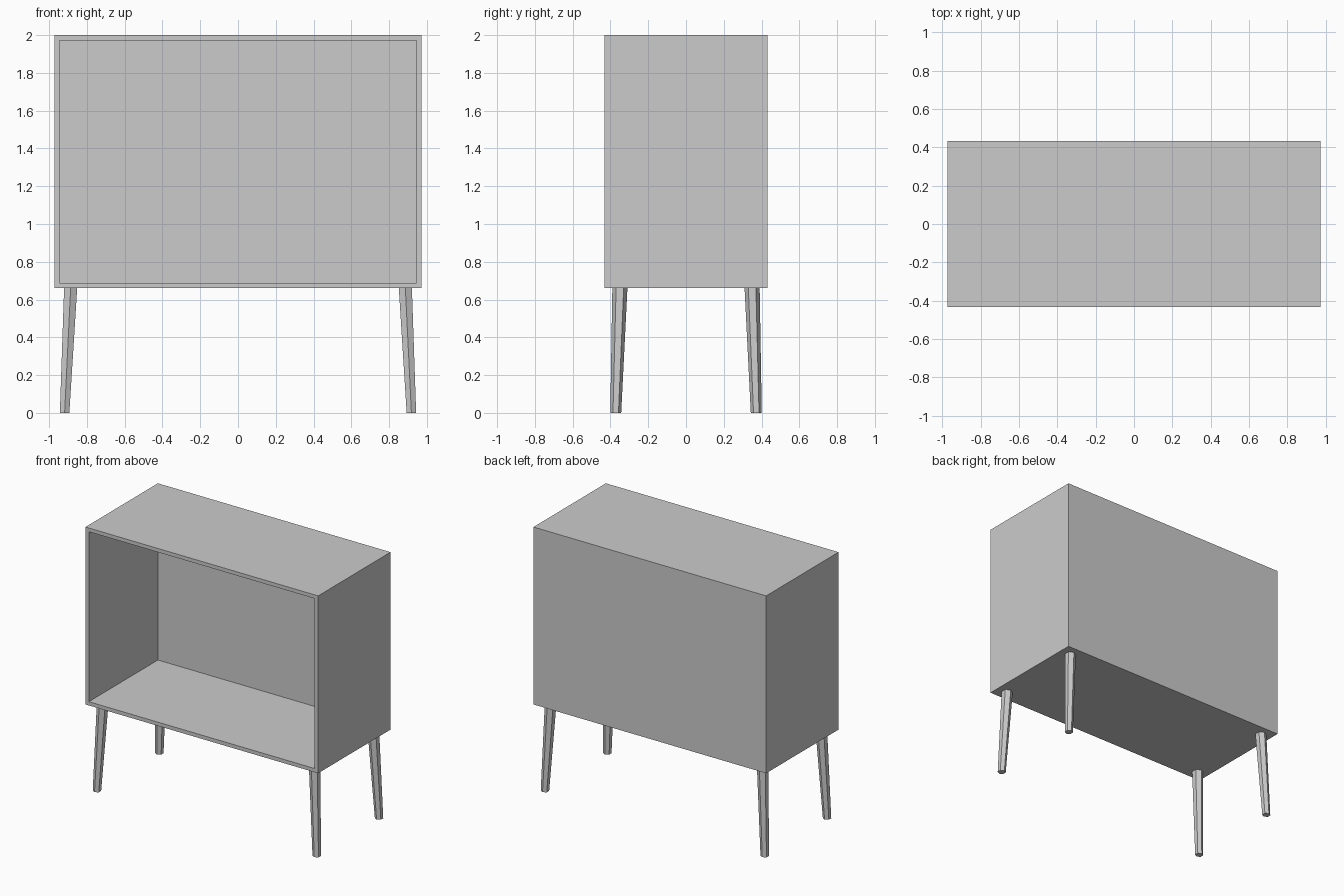
import bpy, bmesh, math
from mathutils import Vector

cube = bpy.data.objects.get("Cube")
if cube:
    bpy.data.objects.remove(cube, do_unlink=True)

# Dimensions
HALF_W, HALF_D = 0.972, 0.432
BASE_Z, TOP_Z = 0.66, 2.0
PANEL = 0.04

grey = bpy.data.materials.new("light_grey")
grey.use_nodes = True
grey.diffuse_color = (0.6, 0.6, 0.6, 1)
grey.node_tree.nodes["Principled BSDF"].inputs["Base Color"].default_value = (0.6, 0.6, 0.6, 1)


def add_object(name, bm):
    bmesh.ops.recalc_face_normals(bm, faces=bm.faces)
    mesh = bpy.data.meshes.new(name)
    bm.to_mesh(mesh)
    bm.free()
    mesh.materials.append(grey)
    obj = bpy.data.objects.new(name, mesh)
    bpy.context.collection.objects.link(obj)
    return obj


# Open-fronted cabinet: a box whose front is inset and pushed back
bm = bmesh.new()
bmesh.ops.create_cube(bm, size=1)
bmesh.ops.scale(bm, vec=(2 * HALF_W, 2 * HALF_D, TOP_Z - BASE_Z), verts=bm.verts)
bmesh.ops.translate(bm, vec=(0, 0, (TOP_Z + BASE_Z) / 2), verts=bm.verts)
bm.normal_update()
front = min(bm.faces, key=lambda f: f.calc_center_median().y)
bmesh.ops.inset_region(bm, faces=[front], thickness=PANEL)
hollow = bmesh.ops.extrude_face_region(bm, geom=[front])["geom"]
if front.is_valid:
    bm.faces.remove(front)
back_verts = [v for v in hollow if isinstance(v, bmesh.types.BMVert)]
bmesh.ops.translate(bm, vec=(0, 2 * HALF_D - PANEL, 0), verts=back_verts)
add_object("cabinet", bm)


# Tapered six-sided legs, splayed outwards
def add_leg(name, sx, sy):
    bm = bmesh.new()
    rings = []
    for centre, radius in ((Vector((0.918 * sx, 0.372 * sy, 0)), 0.029),
                           (Vector((0.886 * sx, 0.35 * sy, BASE_Z)), 0.04)):
        angles = [math.radians(90 + 60 * i) for i in range(6)]
        rings.append([bm.verts.new(centre + radius * Vector((math.cos(a), math.sin(a), 0)))
                      for a in angles])
    low, high = rings
    for i in range(6):
        j = (i + 1) % 6
        bm.faces.new((low[i], low[j], high[j], high[i]))
    bm.faces.new(low)
    bm.faces.new(high)
    add_object(name, bm)


for depth, sy in (("front", -1), ("back", 1)):
    for side, sx in (("left", 1), ("right", -1)):
        add_leg(f"{depth}_{side}_leg", sx, sy)
